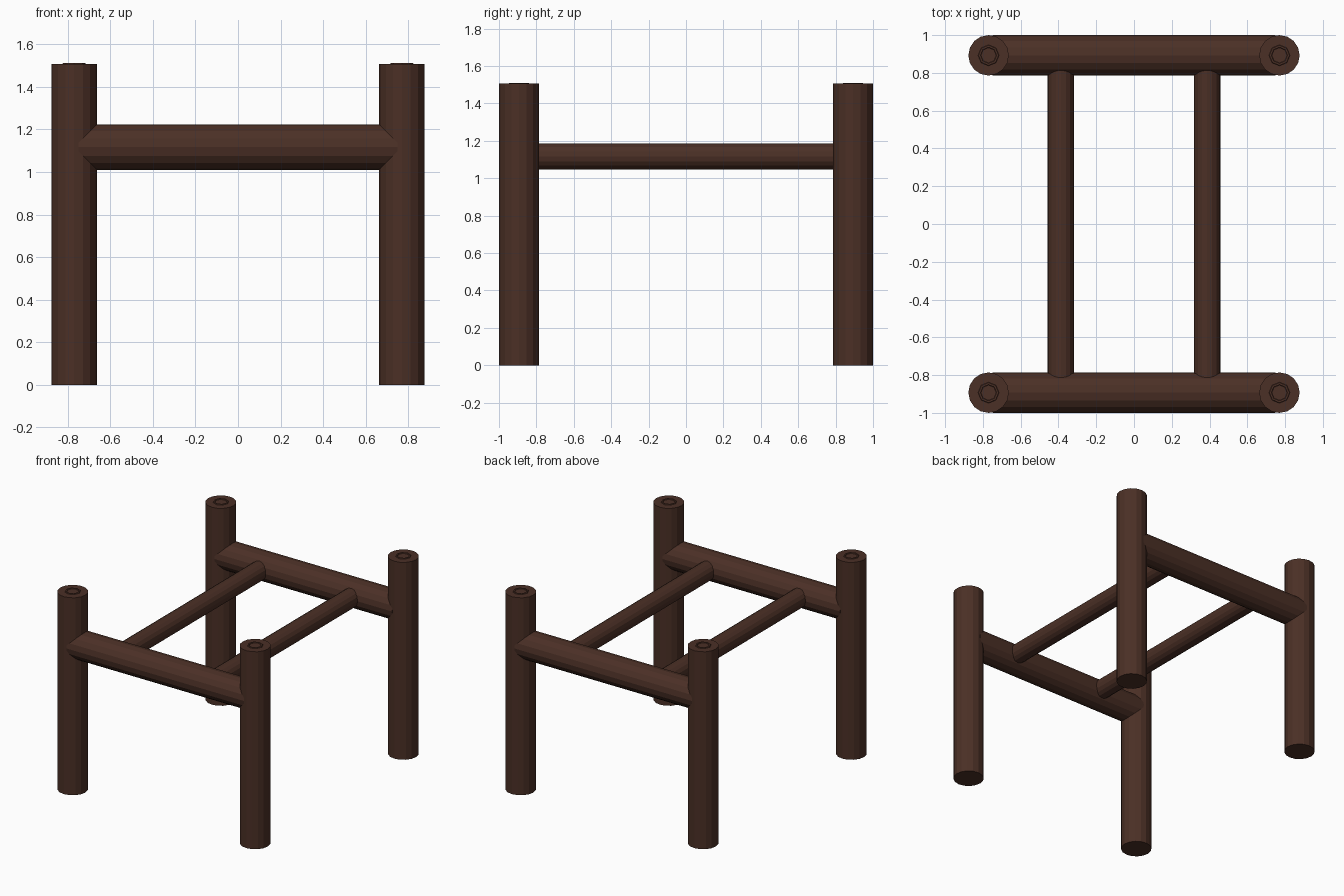
import bpy, math

cube = bpy.data.objects.get("Cube")
if cube:
    bpy.data.objects.remove(cube, do_unlink=True)

wood = bpy.data.materials.new("dark_brown_wood")
wood.use_nodes = True
BROWN = (0.07, 0.029, 0.019, 1)
wood.diffuse_color = BROWN
wood.node_tree.nodes["Principled BSDF"].inputs["Base Color"].default_value = BROWN

POST_X, POST_Y, POST_R, POST_H = 0.77, 0.893, 0.107, 1.506
RAIL_Z, RUNG_X, RUNG_R = 1.117, 0.387, 0.07


def finish(name):
    obj = bpy.context.object
    obj.name = name
    obj.data.materials.append(wood)
    bpy.ops.object.shade_smooth_by_angle(angle=math.radians(15))


def log(name, radius, length, location, rotation=(0, 0, 0)):
    bpy.ops.mesh.primitive_cylinder_add(vertices=16, radius=radius, depth=length,
                                        location=location, rotation=rotation)
    finish(name)


quarter = math.pi / 2
for sy, end in ((-1, "front"), (1, "back")):
    # Upright posts, each with a slightly raised growth ring on its top
    for sx, side in ((-1, "right"), (1, "left")):
        x, y = sx * POST_X, sy * POST_Y
        log(f"{end}_{side}_post", POST_R, POST_H, (x, y, POST_H / 2))
        bpy.ops.mesh.primitive_torus_add(major_segments=8, minor_segments=6,
                                         major_radius=0.048, minor_radius=0.01,
                                         location=(x, y, POST_H - 0.004))
        finish(f"{end}_{side}_growth_ring")
    # Cross rail joining the two posts
    log(f"{end}_rail", POST_R, 2 * POST_X - 0.04, (0, sy * POST_Y, RAIL_Z), (0, quarter, 0))

# Thin rungs running from the front rail to the back rail
for sx, side in ((-1, "right"), (1, "left")):
    log(f"{side}_rung", RUNG_R, 2 * POST_Y - 0.04, (sx * RUNG_X, 0, RAIL_Z), (quarter, 0, 0))
